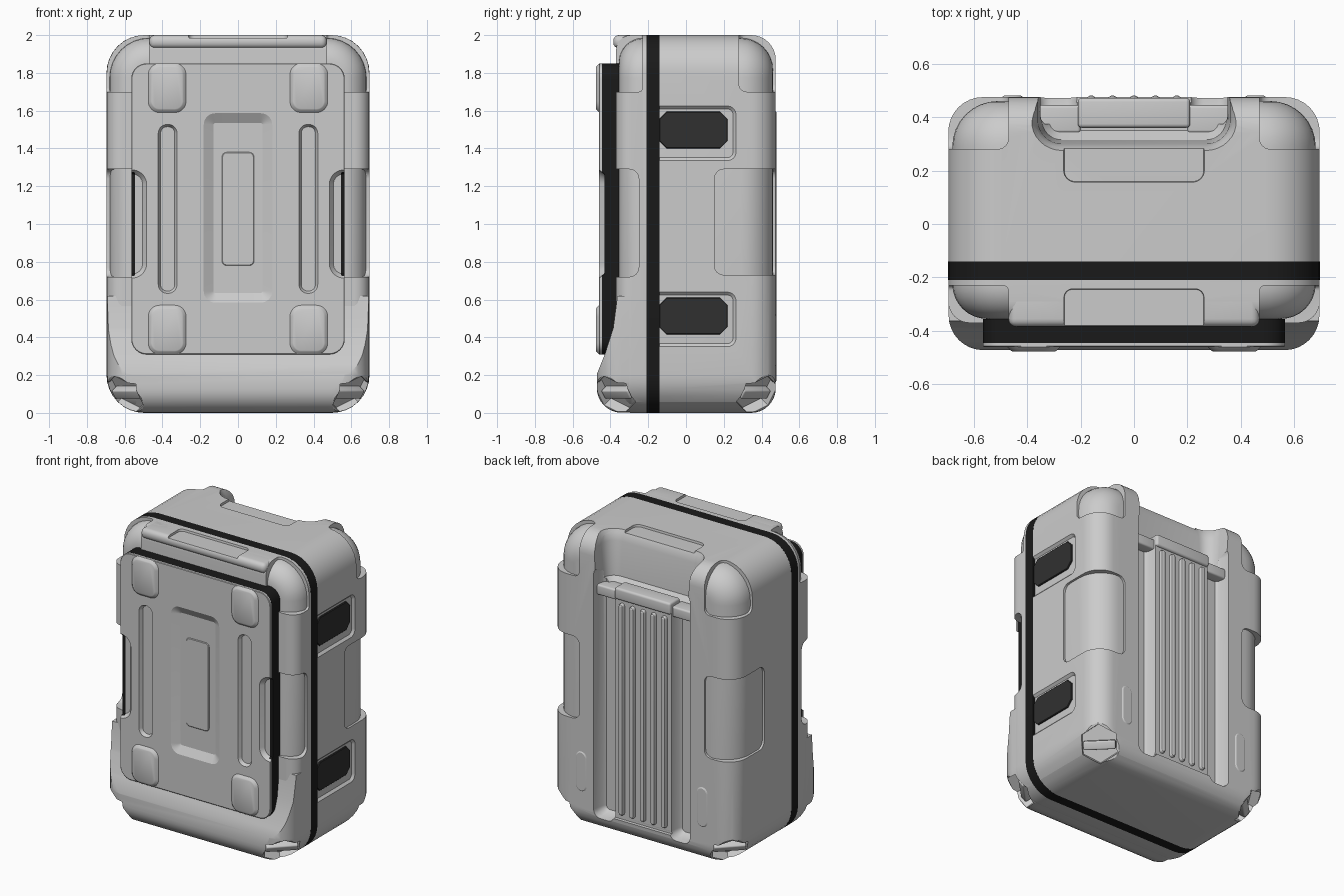
import bpy, bmesh, math
from mathutils import Vector, Matrix

if "Cube" in bpy.data.objects:
    bpy.data.objects.remove(bpy.data.objects["Cube"])


def finish(name, bm, color=None):
    bmesh.ops.recalc_face_normals(bm, faces=bm.faces)
    me = bpy.data.meshes.new(name)
    bm.to_mesh(me)
    bm.free()
    ob = bpy.data.objects.new(name, me)
    bpy.context.collection.objects.link(ob)
    if color:
        me.materials.append(color)
    return ob


def material(name, v):
    m = bpy.data.materials.new(name)
    m.diffuse_color = (v, v, v, 1)
    m.use_nodes = True
    m.node_tree.nodes["Principled BSDF"].inputs["Base Color"].default_value = m.diffuse_color
    return m


def plate(name, axis, rect, r, levels, seg=8, color=None):
    """Rounded rectangle lofted along an axis; levels are (position, inset)."""
    bm = bmesh.new()
    rings = []
    for pos, d in levels:
        u0, u1, v0, v1 = rect[0] + d, rect[1] - d, rect[2] + d, rect[3] - d
        k = max(r - d, 0.004)
        ring = []
        corners = ((u1 - k, v1 - k), (u0 + k, v1 - k), (u0 + k, v0 + k), (u1 - k, v0 + k))
        for i, (cu, cv) in enumerate(corners):
            for j in range(seg + 1):
                a = math.pi / 2 * (i + j / seg)
                u, v = cu + k * math.cos(a), cv + k * math.sin(a)
                co = {'x': (pos, u, v), 'y': (u, pos, v), 'z': (u, v, pos)}[axis]
                ring.append(bm.verts.new(co))
        rings.append(ring)
    n = len(rings[0])
    for a, b in zip(rings, rings[1:]):
        for i in range(n):
            bm.faces.new((a[i], a[(i + 1) % n], b[(i + 1) % n], b[i]))
    bm.faces.new(rings[0])
    bm.faces.new(rings[-1])
    return finish(name, bm, color)


def fillet(y_end, R, sign, n=8):
    """Levels of a quarter-round edge that ends at y_end."""
    return [(y_end - sign * R * (1 - math.sin(t)), R * (1 - math.cos(t)))
            for t in (math.pi / 2 * i / n for i in range(n + 1))]


def rbox(name, x0, x1, y0, y1, z0, z1, bev, color=None):
    bm = bmesh.new()
    bmesh.ops.create_cube(bm, size=1)
    for v in bm.verts:
        v.co = Vector(((x0 + x1) / 2 + v.co.x * (x1 - x0), (y0 + y1) / 2 + v.co.y * (y1 - y0),
                       (z0 + z1) / 2 + v.co.z * (z1 - z0)))
    bmesh.ops.bevel(bm, geom=bm.edges[:], offset=bev, segments=4, profile=0.5, affect='EDGES')
    return finish(name, bm, color)


def cut(targets, cutter):
    cutter.hide_render = True
    for t in targets:
        m = t.modifiers.new("cut", 'BOOLEAN')
        m.object, m.operation, m.solver = cutter, 'DIFFERENCE', 'EXACT'
        bpy.context.view_layer.objects.active = t
        bpy.ops.object.modifier_apply(modifier=m.name)
    bpy.data.objects.remove(cutter)


black = material("black_rubber", 0.01)
dark = material("dark_hinge", 0.03)
W = 0.695
OUT = (-W, W, 0, 2)

# Shells, inner core that shows in the pockets, rubber seal
core = plate("core", 'y', (-.68, .68, .012, 1.985), .21,
             fillet(-.355, .13, -1)[::-1] + fillet(.46, .17, 1))
back = plate("back_shell", 'y', OUT, .2, [(-.14, 0)] + fillet(.475, .13, 1))
front = plate("front_shell", 'y', OUT, .2, [(-.21, 0)] + fillet(-.37, .08, -1))
flare = plate("front_foot", 'y', (-W + .001, W - .001, .001, 1.999), .2,
              [(-.215, 0)] + fillet(-.472, .13, -1))
plate("seal", 'y', (-W - .001, W + .001, 0, 2), .2, [(-.21, 0), (-.14, 0)], color=black)

# Slope on the front foot
bm = bmesh.new()
prof = [(-.363, .62), (-.385, .45), (-.43, .31), (-.474, .2), (-.7, .2), (-.7, 2.2), (.1, 2.2), (.1, .62)]
f = bm.faces.new([bm.verts.new((-1, y, z)) for y, z in prof])
ext = bmesh.ops.extrude_face_region(bm, geom=[f])
bmesh.ops.translate(bm, vec=(2, 0, 0), verts=[g for g in ext['geom'] if isinstance(g, bmesh.types.BMVert)])
cut([flare], finish("slope_cutter", bm))

# Corner and side pockets, wheel wells
for s in (-1, 1):
    a, b = sorted((s * .47, s * .9))
    cut([back], rbox("c", a, b, .28, .7, 1.7, 2.2, .04))
    cut([back], rbox("c", a, b, .15, .7, .73, 1.29, .05))
    cut([front], rbox("c", a, b, -.7, -.23, 1.7, 2.2, .02))
    cut([front], rbox("c", a, b, -.7, -.25, .72, 1.29, .05))
    for t in (-1, 1):
        n = Vector((s, t, -1)).normalized()
        p = Vector((s * .525, t * .305, .17)) + .135 * n
        q = n.to_track_quat('Z', 'Y').to_matrix().to_4x4()
        shells = [core, back] if t > 0 else [core, front, flare]
        for sides, r, depth in ((32, .2, 0), (6, .12, .06)):
            bm = bmesh.new()
            bmesh.ops.create_cone(bm, cap_ends=True, segments=sides, radius1=r, radius2=r + .03, depth=.4,
                                  matrix=Matrix.Translation(p + n * (.2 - depth)) @ q)
            cut(shells, finish("wheel_cutter", bm))
        lug = rbox("wheel_lug", -.1, .1, -.035, .02, -.08, -.015, .01)
        lug.matrix_world = Matrix.Translation(p) @ q

# Hinge pockets on the right side
for z in (.415, 1.4):
    cut([back], plate("c", 'x', (-.3, .28, z - .08, z + .24), .06, [(.672, .04), (.71, 0)]))
    plate("hinge_plate", 'x', (-.142, .22, z, z + .195), .04, [(.66, 0), (.686, 0), (.69, .004)],
          seg=1, color=dark)

# Handle recess, top inset and back channels
cut([back], plate("c", 'z', (-.27, .27, .15, .6), .05, [(1.978, .01), (2.05, 0)]))
cut([back, core], plate("c", 'z', (-.36, .36, .3, .8), .09,
                        [(1.66, .05), (1.7, .015), (1.93, 0), (1.97, -.01), (2.05, -.05)]))
cut([back, core], plate("c", 'y', (-.25, .25, .12, 1.75), .03, [(.455, .01), (.6, 0)]))
for s in (-1, 1):
    a, b = sorted((s * .21, s * .36))
    cut([back, core], plate("c", 'y', (a, b, .1, 1.8), .05, [(.375, .025), (.395, .01), (.46, 0), (.6, -.02)]))
    a, b = sorted((s * .2, s * .365))
    rbox("handle_bracket", a, b, .34, .445, 1.6, 1.67, .012)
    a, b = sorted((s * .415, s * .495))
    plate("back_slot_pad", 'y', (a, b, .25, .52), .04, [(.46, 0), (.475, 0), (.48, .008)])
rbox("trolley_handle", -.21, .21, .36, .472, 1.62, 1.7, .015)
for i in range(-2, 3):
    x = i * .08
    plate("back_rib", 'y', (x - .018, x + .018, .16, 1.6), .018,
          [(.44, 0), (.466, 0), (.476, .005), (.48, .012)], seg=4)

# Front top bumper
bumper = rbox("top_bumper", -.47, .47, -.385, -.215, 1.93, 2.0, .03)
cut([bumper, front], plate("c", 'z', (-.27, .27, -.5, -.235), .04, [(1.986, .01), (2.05, 0)]))

# Front panel with dark tray
PR = (-.565, .565, .31, 1.85)
tray = plate("panel_tray", 'y', PR, .08, [(-.355, 0), (-.445, 0)], color=black)
cut([tray], plate("c", 'y', PR, .08, [(-.38, .02), (-.6, .02)]))
panel = plate("front_panel", 'y', PR, .08, [(-.37, .021), (-.4449, .021), (-.4451, 0), (-.457, 0), (-.46, .004)])
cut([panel], plate("c", 'y', (-.19, .19, .575, 1.595), .07, [(-.43, .06), (-.465, 0), (-.5, 0)]))
plate("centre_plate", 'y', (-.085, .085, .78, 1.38), .025, [(-.42, 0), (-.433, 0), (-.436, .004)])
for s in (-1, 1):
    a, b = sorted((s * .32, s * .425))
    cut([panel], plate("c", 'y', (a, b, .63, 1.53), .05, [(-.437, .015), (-.465, 0), (-.5, 0)]))
    a, b = sorted((s * .48, s * .8))
    cut([panel, tray], plate("c", 'y', (a, b, .71, 1.29), .08, [(-.432, .025), (-.465, 0), (-.5, 0)]))
    a, b = sorted((s * .275, s * .475))
    for z0, z1 in ((.31, .57), (1.59, 1.85)):
        plate("panel_pad", 'y', (a, b, z0, z1), .06, [(-.45, 0), (-.46, 0), (-.474, .014), (-.477, .02)])

# Smooth shading with kept edges
for ob in bpy.data.objects:
    ob.select_set(True)
    bpy.context.view_layer.objects.active = ob
bpy.ops.object.shade_smooth_by_angle(angle=math.radians(30))
